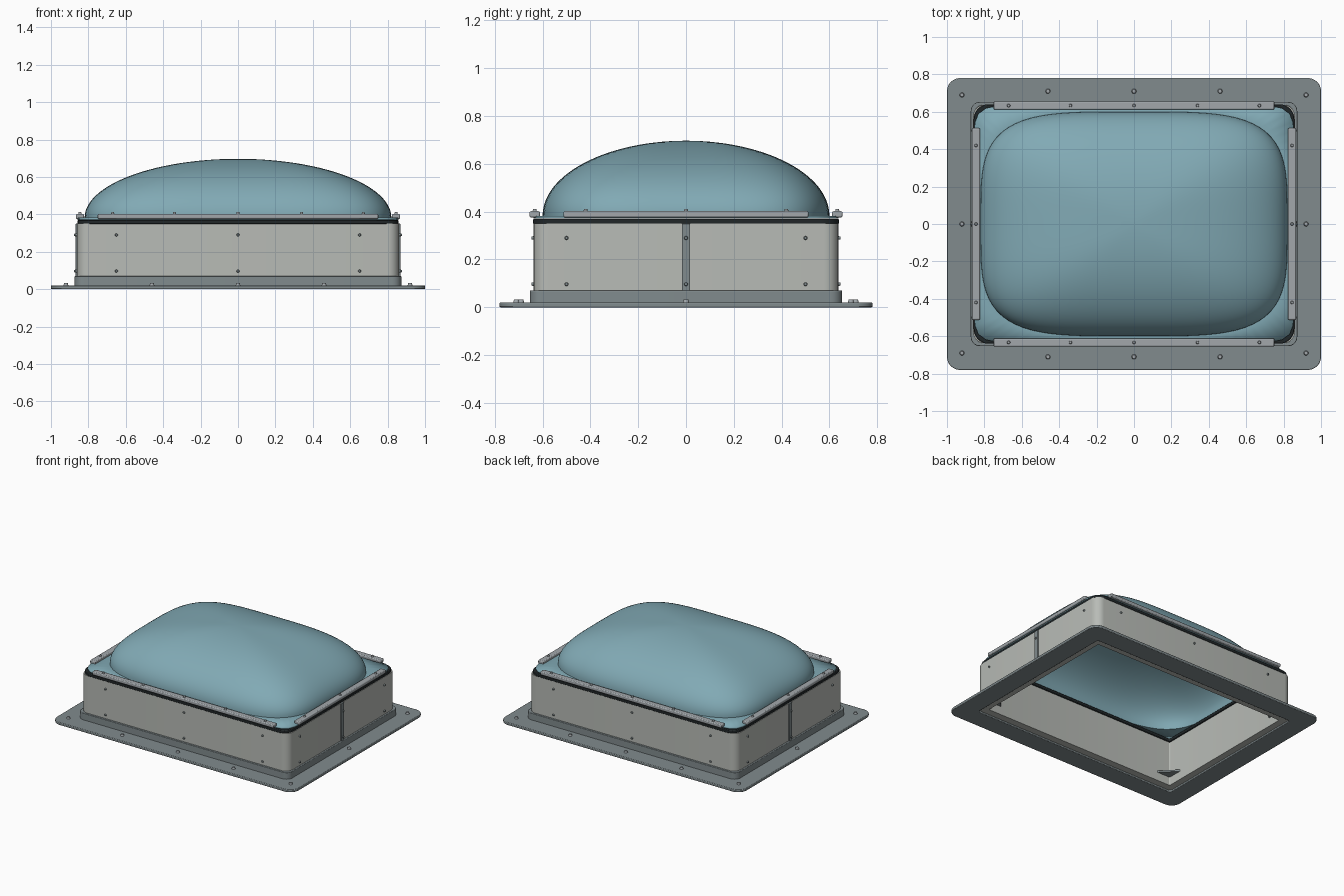
import bpy, bmesh, math
from mathutils import Matrix, Vector

if "Cube" in bpy.data.objects:
    bpy.data.objects.remove(bpy.data.objects["Cube"])


def material(name, rgb):
    m = bpy.data.materials.new(name)
    m.diffuse_color = (*rgb, 1)
    m.use_nodes = True
    m.node_tree.nodes["Principled BSDF"].inputs["Base Color"].default_value = m.diffuse_color
    return m


STEEL = material("flange_steel", (0.22, 0.26, 0.27))
WALL = material("wall_paint", (0.48, 0.50, 0.47))
RUBBER = material("rubber", (0.015, 0.02, 0.022))
GLAZE = material("glazing", (0.22, 0.40, 0.46))
BAR = material("bar_metal", (0.36, 0.39, 0.41))


def finish(name, bm, mat, bevel=0):
    bmesh.ops.recalc_face_normals(bm, faces=bm.faces)
    me = bpy.data.meshes.new(name)
    bm.to_mesh(me)
    bm.free()
    ob = bpy.data.objects.new(name, me)
    bpy.context.collection.objects.link(ob)
    me.materials.append(mat)
    if bevel:
        b = ob.modifiers.new("bevel", 'BEVEL')
        b.width, b.segments = bevel, 2
    bpy.ops.object.select_all(action='DESELECT')
    ob.select_set(True)
    bpy.context.view_layer.objects.active = ob
    bpy.ops.object.shade_smooth_by_angle(angle=math.radians(35))
    return ob


def rounded(hx, hy, r, n=8):
    pts = []
    for q, (sx, sy) in enumerate([(1, 1), (-1, 1), (-1, -1), (1, -1)]):
        for i in range(n + 1):
            a = math.pi / 2 * (q + i / n)
            pts.append((sx * (hx - r) + r * math.cos(a), sy * (hy - r) + r * math.sin(a)))
    return pts


def frame(name, outer, inner, z0, z1, mat, bevel=0):
    """Rectangular ring with rounded corners; outer/inner = (half x, half y, radius)."""
    bm = bmesh.new()
    loops = [[bm.verts.new((x, y, z)) for x, y in rounded(*s)]
             for s, z in ((outer, z0), (outer, z1), (inner, z1), (inner, z0))]
    bridge(bm, loops + loops[:1])
    return finish(name, bm, mat, bevel)


def bridge(bm, loops):
    for a, b in zip(loops, loops[1:]):
        for i in range(len(a)):
            j = (i + 1) % len(a)
            bm.faces.new((a[i], a[j], b[j], b[i]))


def box(name, centre, size, mat, bevel=0):
    bm = bmesh.new()
    bmesh.ops.create_cube(bm, size=1, matrix=Matrix.Translation(centre) @ Matrix.Diagonal((*size, 1)))
    return finish(name, bm, mat, bevel)


def studs(name, places, r, h, mat):
    """Tapered fastener heads; places = (base point, outward direction)."""
    bm = bmesh.new()
    for p, d in places:
        d = Vector(d)
        rot = d.to_track_quat('Z', 'Y').to_matrix().to_4x4()
        bmesh.ops.create_cone(bm, cap_ends=True, segments=12, radius1=r, radius2=r * 0.75, depth=h,
                              matrix=Matrix.Translation(Vector(p) + d * h / 2) @ rot)
    return finish(name, bm, mat)


# Base flange, upstand and curb walls
frame("base_flange", (1.0, 0.78, 0.07), (0.85, 0.63, 0.02), 0, 0.02, STEEL, 0.004)
frame("base_upstand", (0.873, 0.653, 0.05), (0.855, 0.635, 0.05), 0.015, 0.07, STEEL, 0.003)
frame("curb_wall", (0.86, 0.637, 0.06), (0.80, 0.577, 0.008), 0.012, 0.35, WALL)

# Rubber gasket
frame("gasket", (0.857, 0.64, 0.08), (0.79, 0.567, 0.01), 0.348, 0.37, RUBBER, 0.004)


# Dome with its flat rim
def ring(bm, hx, hy, n, z, seg=128):
    out = []
    for i in range(seg):
        a = 2 * math.pi * (i + 0.5) / seg
        c, s = math.cos(a), math.sin(a)
        k = (abs(c) ** n + abs(s) ** n) ** (-1 / n)
        out.append(bm.verts.new((hx * k * c, hy * k * s, z)))
    return out


bm = bmesh.new()
loops = [ring(bm, 0.857, 0.637, 14, 0.383)]
for i in range(28):
    t = math.pi / 2 * i / 28
    loops.append(ring(bm, 0.82 * math.cos(t), 0.60 * math.cos(t), 4, 0.383 + 0.314 * math.sin(t)))
bridge(bm, loops)
top = bm.verts.new((0, 0, 0.697))
last = loops[-1]
for i in range(len(last)):
    bm.faces.new((last[i], last[(i + 1) % len(last)], top))
dome = finish("dome", bm, GLAZE)
if dome.data.polygons[-1].normal.z < 0:
    dome.data.flip_normals()
shell = dome.modifiers.new("shell", 'SOLIDIFY')
shell.thickness, shell.offset = 0.012, -1

# Clamp bars, side seam covers
for s, a, b in ((-1, "front", "left"), (1, "back", "right")):
    box(f"clamp_bar_{a}", (0, s * 0.633, 0.389), (1.5, 0.044, 0.026), BAR, 0.006)
    box(f"clamp_bar_{b}", (s * 0.845, 0, 0.389), (0.044, 1.025, 0.026), BAR, 0.006)
    box(f"seam_cover_{b}", (s * 0.861, 0, 0.208), (0.014, 0.034, 0.284), STEEL, 0.002)

# Corner gussets inside the curb
for sx in (-1, 1):
    for sy in (-1, 1):
        bm = bmesh.new()
        tri = [(0.803, 0.58), (0.69, 0.58), (0.803, 0.467)]
        f = bm.faces.new([bm.verts.new((sx * x, sy * y, 0.075)) for x, y in tri])
        ext = bmesh.ops.extrude_face_region(bm, geom=[f])
        bmesh.ops.translate(bm, vec=(0, 0, 0.014),
                            verts=[v for v in ext["geom"] if isinstance(v, bmesh.types.BMVert)])
        finish("corner_gusset", bm, STEEL)

# Fasteners
up = (0, 0, 1)
S = (-1, 1)
bars = [((x, s * 0.633, 0.402), up) for s in S for x in (-0.67, -0.34, 0, 0.34, 0.67)]
bars += [((s * 0.845, y, 0.402), up) for s in S for y in (-0.42, 0, 0.42)]
studs("clamp_screws", bars, 0.009, 0.01, BAR)

flange = [((x, s * (0.69 if abs(x) > 0.9 else 0.71), 0.02), up)
          for s in S for x in (-0.92, -0.46, 0, 0.46, 0.92)]
flange += [((s * 0.92, 0, 0.02), up) for s in S]
studs("flange_bolts", flange, 0.013, 0.012, BAR)

rivets = [((x, s * 0.636, z), (0, s, 0)) for s in S for x in (-0.65, 0, 0.65) for z in (0.097, 0.29)]
rivets += [((s * (0.859 if y else 0.867), y, z), (s, 0, 0)) for s in S for y in (-0.5, 0, 0.5) for z in (0.097, 0.29)]
studs("wall_rivets", rivets, 0.008, 0.01, STEEL)
